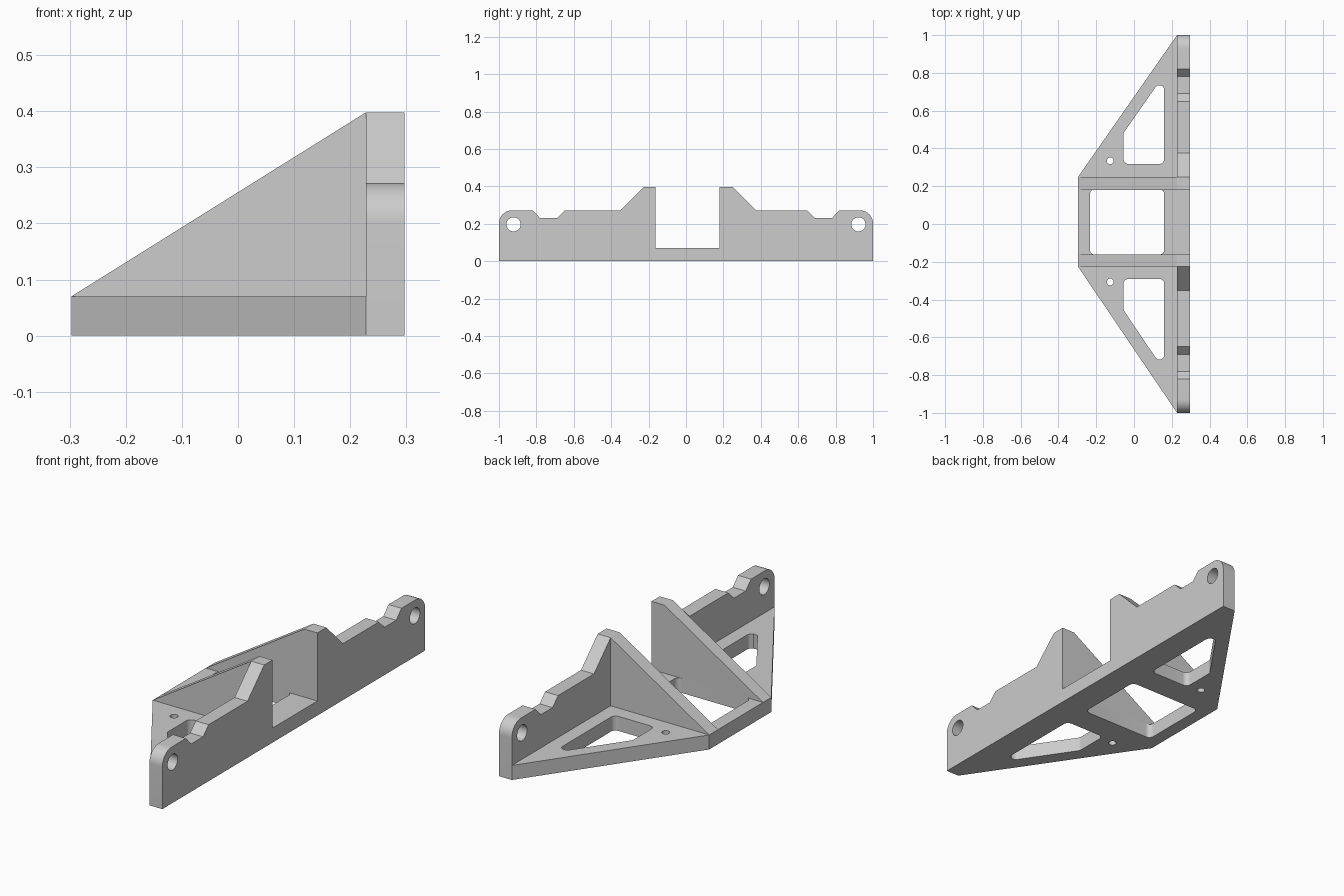
import bpy, bmesh, math
from mathutils import Vector, Matrix

if "Cube" in bpy.data.objects:
    bpy.data.objects.remove(bpy.data.objects["Cube"], do_unlink=True)

grey = bpy.data.materials.new("plain grey")
grey.use_nodes = True
grey.diffuse_color = (0.604, 0.604, 0.604, 1)
grey.node_tree.nodes["Principled BSDF"].inputs["Base Color"].default_value = grey.diffuse_color

BASE, BACK, FRONT, EDGE = 0.07, 0.228, 0.297, -0.297
TOP, SHELF, NOTCH = 0.398, 0.272, 0.23
# inner and outer y of each rib, and the side it stands on
SIDES = {1: (0.18, 0.248), -1: (0.162, 0.225)}


def rounded(points, radius, steps=8):
    """Polygon with every corner replaced by a tangent arc."""
    out = []
    for i, p in enumerate(points):
        p = Vector(p)
        a = (Vector(points[i - 1]) - p).normalized()
        b = (Vector(points[(i + 1) % len(points)]) - p).normalized()
        half = a.angle(b) / 2
        centre = p + (a + b).normalized() * radius / math.sin(half)
        start = p + a * radius / math.tan(half) - centre
        end = p + b * radius / math.tan(half) - centre
        out += [centre + start.lerp(end, k / steps).normalized() * radius for k in range(steps + 1)]
    return out


def circle(u, v, r, n=32):
    return [(u + r * math.cos(math.tau * k / n), v + r * math.sin(math.tau * k / n)) for k in range(n)]


def slab(name, outline, holes, depth, frame):
    """Extrude a flat outline with holes, then map it into place."""
    bm = bmesh.new()
    edges = []
    for loop in [outline] + holes:
        vs = [bm.verts.new((p[0], p[1], 0)) for p in loop]
        edges += [bm.edges.new((vs[i - 1], vs[i])) for i in range(len(vs))]
    bmesh.ops.triangle_fill(bm, use_beauty=True, edges=edges, normal=(0, 0, 1))
    ext = bmesh.ops.extrude_face_region(bm, geom=bm.faces[:], use_keep_orig=True)
    bmesh.ops.translate(bm, vec=(0, 0, depth),
                        verts=[g for g in ext["geom"] if isinstance(g, bmesh.types.BMVert)])
    bm.transform(frame)
    bmesh.ops.recalc_face_normals(bm, faces=bm.faces[:])
    mesh = bpy.data.meshes.new(name)
    bm.to_mesh(mesh)
    bm.free()
    mesh.materials.append(grey)
    obj = bpy.data.objects.new(name, mesh)
    bpy.context.collection.objects.link(obj)
    bpy.ops.object.select_all(action="DESELECT")
    obj.select_set(True)
    bpy.context.view_layer.objects.active = obj
    bpy.ops.object.shade_smooth_by_angle(angle=math.radians(30))


# Base plate with a square window, two tapered windows and two screw holes
plate = [(EDGE, SIDES[1][1]), (BACK, 1), (BACK, -1), (EDGE, -SIDES[-1][1])]
holes = [rounded([(-0.233, -0.162), (0.16, -0.162), (0.16, 0.183), (-0.233, 0.183)], 0.025)]
for side, (near, mid, far) in {1: (0.318, 0.483, 0.79), -1: (0.291, 0.457, 0.775)}.items():
    window = [(-0.055, near), (0.16, near), (0.16, far), (-0.055, mid)]
    holes.append(rounded([(x, side * y) for x, y in window], 0.025))
    holes.append(circle(-0.126, side * (near + 0.016), 0.018, 20))
slab("base_plate", plate, holes, BASE, Matrix.Identity(4))


# Upright wall: stepped top edge, rounded ends and a central gap
def half_wall(side):
    inner, outer = SIDES[side]
    r = 0.07
    arc = [(1 - r + r * math.sin(t), SHELF - r + r * math.cos(t))
           for t in (math.pi / 2 * k / 12 for k in range(13))]
    pts = [(inner, BASE), (inner, TOP), (outer, TOP), (outer + 0.127, SHELF),
           (0.648, SHELF), (0.69, NOTCH), (0.78, NOTCH), (0.82, SHELF)] + arc + [(1, 0)]
    return [(side * y, z) for y, z in pts]


# Outline u, v and depth become y, z and x
yz_frame = Matrix(((0, 0, 1, BACK), (1, 0, 0, 0), (0, 1, 0, 0), (0, 0, 0, 1)))
slab("upright_wall", half_wall(1) + half_wall(-1)[::-1],
     [circle(s * 0.922, 0.197, 0.038) for s in SIDES], FRONT - BACK, yz_frame)

# Triangular ribs bracing the wall
for side, (inner, outer) in SIDES.items():
    low = min(side * inner, side * outer)
    xz_frame = Matrix(((1, 0, 0, 0), (0, 0, 1, low), (0, 1, 0, 0), (0, 0, 0, 1)))
    slab("left_rib" if side == 1 else "right_rib",
         [(EDGE, BASE), (BACK, BASE), (BACK, TOP)], [], outer - inner, xz_frame)
